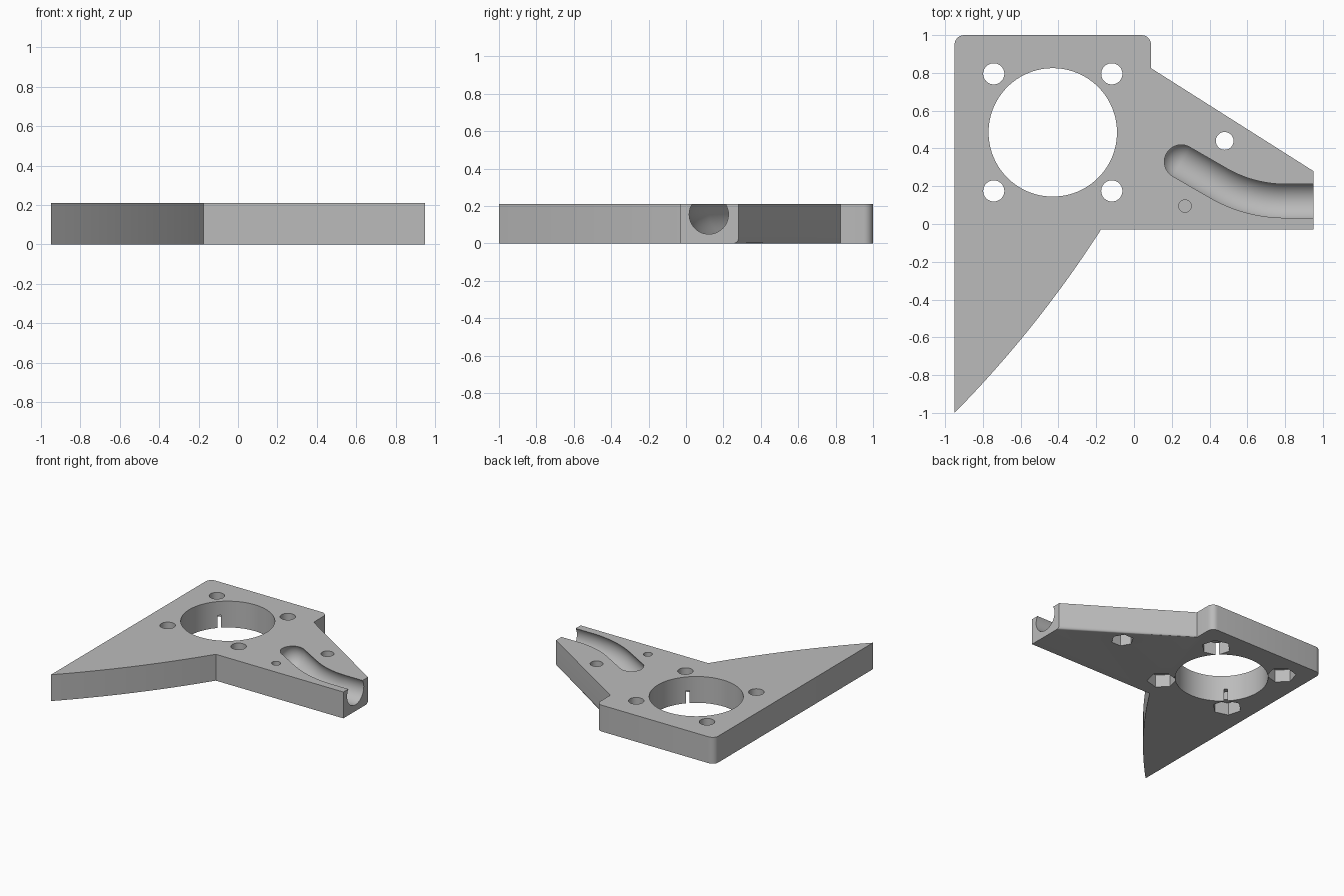
import bpy, bmesh, math
from math import sin, cos, pi, radians
from mathutils import Vector

if "Cube" in bpy.data.objects:
    bpy.data.objects.remove(bpy.data.objects["Cube"], do_unlink=True)

HEIGHT = 0.21
grey = bpy.data.materials.new("plain_grey")
grey.use_nodes = True
colour = (0.5, 0.5, 0.5, 1)
grey.diffuse_color = colour
grey.node_tree.nodes["Principled BSDF"].inputs["Base Color"].default_value = colour


def make_object(name, bm):
    bmesh.ops.recalc_face_normals(bm, faces=bm.faces)
    mesh = bpy.data.meshes.new(name)
    bm.to_mesh(mesh)
    bm.free()
    mesh.materials.append(grey)
    ob = bpy.data.objects.new(name, mesh)
    bpy.context.collection.objects.link(ob)
    return ob


def loft(name, rings):
    """Closed solid through a list of equal-length point rings."""
    bm = bmesh.new()
    loops = [[bm.verts.new(p) for p in ring] for ring in rings]
    n = len(loops[0])
    for a, b in zip(loops, loops[1:]):
        for i in range(n):
            bm.faces.new((a[i], a[(i + 1) % n], b[(i + 1) % n], b[i]))
    bm.faces.new(loops[0])
    bm.faces.new(loops[-1])
    return make_object(name, bm)


def prism(name, x, y, radius, z0, z1, sides=48, turn=0.0):
    return loft(name, [[(x + radius * cos(turn + 2 * pi * i / sides),
                         y + radius * sin(turn + 2 * pi * i / sides), z)
                        for i in range(sides)] for z in (z0, z1)])


def corner(x, y, r, start):
    return [(x + r * cos(radians(start + 15 * i)), y + r * sin(radians(start + 15 * i)))
            for i in range(7)]


# Plate outline, with a bowed front edge and two rounded back corners
tip, inner = Vector((-0.95, -1.0)), Vector((-0.175, -0.03))
chord = inner - tip
side = Vector((chord.y, -chord.x)).normalized()
outline = []
for i in range(25):
    t = i / 24
    outline.append(tuple(tip + chord * t + side * 0.032 * 4 * t * (1 - t)))
outline += [(0.95, -0.03), (0.95, 0.28), (0.09, 0.825)]
outline += corner(0.04, 0.95, 0.05, 0) + corner(-0.90, 0.95, 0.05, 90)
plate = loft("mounting_plate", [[(x, y, z) for x, y in outline] for z in (0, HEIGHT)])

# Rounded lower edge on the slanted side
bm = bmesh.new()
bm.from_mesh(plate.data)
mid = Vector((0.52, 0.5525, 0))
edge = min(bm.edges, key=lambda e: ((e.verts[0].co + e.verts[1].co) / 2 - mid).length)
bmesh.ops.bevel(bm, geom=[edge], offset=0.025, segments=6, profile=0.5, affect='EDGES')
bm.to_mesh(plate.data)
bm.free()

# Central bore and its four bolt holes with hexagonal nut pockets
LOW, TOP = -0.1, HEIGHT + 0.1
cx, cy = -0.43, 0.485
cutters = [prism("bore", cx, cy, 0.34, LOW, TOP, 96)]
for sx in (-1, 1):
    for sy in (-1, 1):
        x, y = cx + 0.3125 * sx, cy + 0.31 * sy
        cutters.append(prism("bolt_hole", x, y, 0.056, LOW, TOP))
        cutters.append(prism("nut_pocket", x, y, 0.108, LOW, 0.1, 6, math.atan2(sy, sx)))

# Side bolt hole with its pocket, and the blind pin hole
cutters.append(prism("side_hole", 0.48, 0.44, 0.047, LOW, TOP))
cutters.append(prism("side_pocket", 0.48, 0.44, 0.083, LOW, 0.1, 6))
cutters.append(prism("pin_hole", 0.27, 0.095, 0.033, 0.08, TOP, 32))

# Curved round channel: domed end, slanted run, bend, straight exit
R, BEND, Z = 0.105, 0.708, 0.155
slant = radians(-30)
start = Vector((0.25, 0.33))
along = Vector((cos(slant), sin(slant)))
path = [(start - along * R * cos(a), slant, R * sin(a))
        for a in (radians(3 + 87 * i / 10) for i in range(11))]
for i in range(25):
    a = slant * (1 - i / 24)
    path.append((Vector((0.8 + BEND * sin(a), 0.122 + BEND * (1 - cos(a)))), a, R))
path.append((Vector((1.1, 0.122)), 0, R))
rings = []
for p, a, r in path:
    rings.append([(p.x - sin(a) * r * cos(t), p.y + cos(a) * r * cos(t), Z + r * sin(t))
                  for t in (2 * pi * k / 48 for k in range(48))])
cutters.append(loft("channel", rings))

# Cut everything out of the plate
bpy.ops.object.select_all(action='DESELECT')
plate.select_set(True)
bpy.context.view_layer.objects.active = plate
for cutter in cutters:
    cutter.hide_render = True
    cut = plate.modifiers.new(cutter.name, 'BOOLEAN')
    cut.operation = 'DIFFERENCE'
    cut.solver = 'EXACT'
    cut.object = cutter
    bpy.ops.object.modifier_apply(modifier=cut.name)
    bpy.data.objects.remove(cutter, do_unlink=True)
bpy.ops.object.shade_smooth_by_angle(angle=radians(25))
